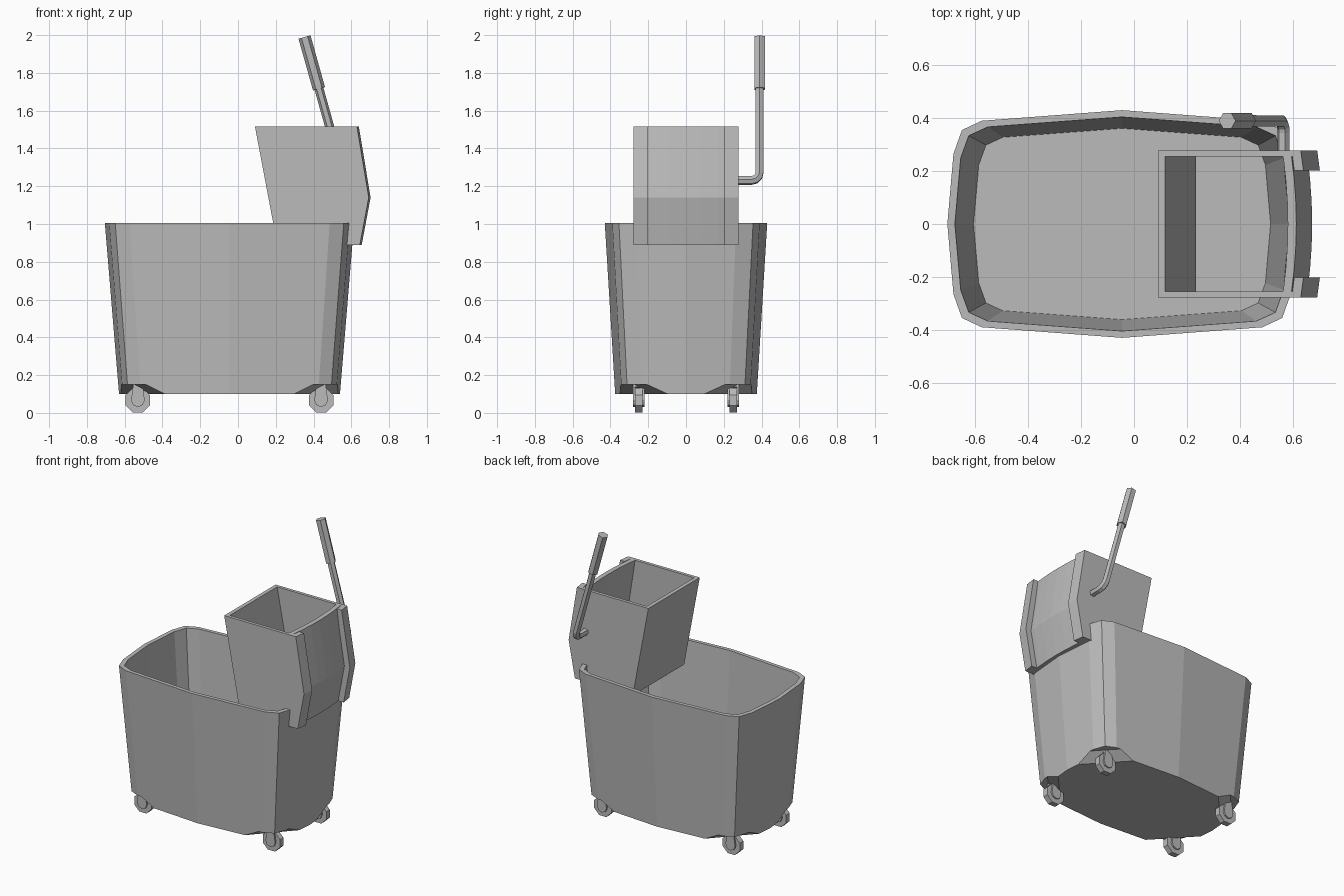
import bpy, bmesh, math
from mathutils import Vector

if "Cube" in bpy.data.objects:
    bpy.data.objects.remove(bpy.data.objects["Cube"])

GREY = (0.5, 0.5, 0.5, 1.0)
mat = bpy.data.materials.new("plain_grey")
mat.use_nodes = True
mat.diffuse_color = GREY
mat.node_tree.nodes["Principled BSDF"].inputs["Base Color"].default_value = GREY


def finish(bm, name):
    bmesh.ops.recalc_face_normals(bm, faces=bm.faces)
    mesh = bpy.data.meshes.new(name)
    bm.to_mesh(mesh)
    bm.free()
    mesh.materials.append(mat)
    ob = bpy.data.objects.new(name, mesh)
    bpy.context.collection.objects.link(ob)
    return ob


def loft(name, rings):
    """Closed solid through a list of equal-length point rings."""
    bm = bmesh.new()
    loops = [[bm.verts.new(p) for p in ring] for ring in rings]
    n = len(loops[0])
    for a, b in zip(loops, loops[1:]):
        for i in range(n):
            j = (i + 1) % n
            bm.faces.new((a[i], a[j], b[j], b[i]))
    bm.faces.new(loops[0])
    bm.faces.new(loops[-1])
    return finish(bm, name)


def slab(name, profile, y0, y1, shift=0.0):
    """Extrude an x-z profile along y; shift moves the y1 end in x."""
    return loft(name, [[(x, y0, z) for x, z in profile],
                       [(x + shift, y1, z) for x, z in profile]])


# Bucket: tapered, faceted shell with a flat rim
CX = -0.045
quarter = [(0.66, 0), (0.637, 0.265), (0.605, 0.355), (0.53, 0.39), (0, 0.43)]
half = quarter + [(-x, y) for x, y in quarter[-2::-1]]
outline = half + [(x, -y) for x, y in half[-2:0:-1]]


def ring(sx, sy, z):
    return [(CX + x * sx, y * sy, z) for x, y in outline]


bucket = loft("bucket", [ring(0.886, 0.872, 0.1), ring(1, 1, 1.005),
                         ring(0.957, 0.94, 1.005), ring(0.85, 0.84, 0.165)])

# Sloped corner wells cut for the casters
for sx in (-1, 1):
    for sy in (-1, 1):
        out = Vector((sx * 0.735, sy * 0.678, 0))
        along = Vector((-out.y, out.x, 0))
        base = Vector((CX + sx * 0.495, sy * 0.2875, 0))
        section = [(-0.14, 0.05), (0.0, 0.15), (0.5, 0.15), (0.5, 0.05)]
        cutter = loft("well_cutter", [
            [base + out * u + along * v + Vector((0, 0, z)) for u, z in section]
            for v in (-0.6, 0.6)])
        cutter.hide_render = True
        mod = bucket.modifiers.new("well", "BOOLEAN")
        mod.operation, mod.solver, mod.object = "DIFFERENCE", "EXACT", cutter
        bpy.context.view_layer.objects.active = bucket
        bpy.ops.object.modifier_apply(modifier=mod.name)
        bpy.data.objects.remove(cutter)


# Casters: octagonal wheel between two rounded fork plates
def octagon(x, z, r):
    return [(x + r * math.cos(math.radians(a)), z + r * math.sin(math.radians(a)))
            for a in [22.5 + 45 * i for i in range(8)]]


for x in (-0.53, 0.44):
    for y in (-0.25, 0.25):
        slab("caster_wheel", octagon(x, 0.067, 0.07), y - 0.019, y + 0.019)
        fork = [(x - 0.024, 0.155)] + [
            (x + 0.036 * math.cos(math.radians(a)), 0.067 + 0.036 * math.sin(math.radians(a)))
            for a in range(180, 361, 45)] + [(x + 0.024, 0.155)]
        for s in (-1, 1):
            slab("caster_fork", fork, y + s * 0.019, y + s * 0.03)
        slab("caster_bridge", [(x - 0.024, 0.138), (x + 0.024, 0.138),
                               (x + 0.024, 0.155), (x - 0.024, 0.155)], y - 0.03, y + 0.03)

# Wringer: open box with slanted front, side walls, rear posts
TOP, MID, LOW = 1.515, 1.14, 0.89
slab("wringer_front", [(0.09, TOP), (0.117, TOP), (0.235, LOW), (0.208, LOW)], -0.277, 0.277)
for s in (-1, 1):
    slab("wringer_side", [(0.09, TOP), (0.61, TOP), (0.67, MID), (0.63, LOW), (0.208, LOW)],
         s * 0.277, s * 0.255)
    slab("wringer_post", [(0.595, TOP), (0.63, TOP), (0.692, MID), (0.645, LOW),
                          (0.585, LOW), (0.645, MID)], s * 0.277, s * 0.203, 0.01)

# Wringer rear panel, bowed outward and bent at mid height
panel = [(0.563, TOP), (0.595, TOP), (0.655, MID), (0.608, LOW), (0.575, LOW), (0.62, MID)]
rows = []
for i in range(7):
    t = i / 3 - 1
    bow = 0.018 * (1 - t * t)
    rows.append([(x + bow, t * 0.256, z) for x, z in panel])
loft("wringer_rear_panel", rows)

# Lever: hexagonal bent rod with a thicker grip
top = Vector((0.352, 0.39, 1.99))
foot = Vector((0.565, 0.39, 1.23))
up = (top - foot).normalized()
grip_low = top - up * 0.285
bend, pivot = 0.045, Vector((0.565, 0.27, 1.23))
path = [pivot]
for i in range(4):
    a = i / 3 * math.pi / 2
    path.append(foot + Vector((0, -bend, 0)) * (1 - math.sin(a)) + up * bend * (1 - math.cos(a)))
path.append(grip_low + up * 0.02)


def hex_sweep(name, pts, r):
    side = Vector((0, 1, 0)).cross(up).normalized()
    rings = []
    for i, p in enumerate(pts):
        d = (pts[min(i + 1, len(pts) - 1)] - pts[max(i - 1, 0)]).normalized()
        other = d.cross(side).normalized()
        rings.append([p + (side * math.cos(k * math.pi / 3)
                           + other * math.sin(k * math.pi / 3)) * r for k in range(6)])
    return loft(name, rings)


hex_sweep("lever_rod", path, 0.024)
hex_sweep("lever_grip", [grip_low, top], 0.033)
